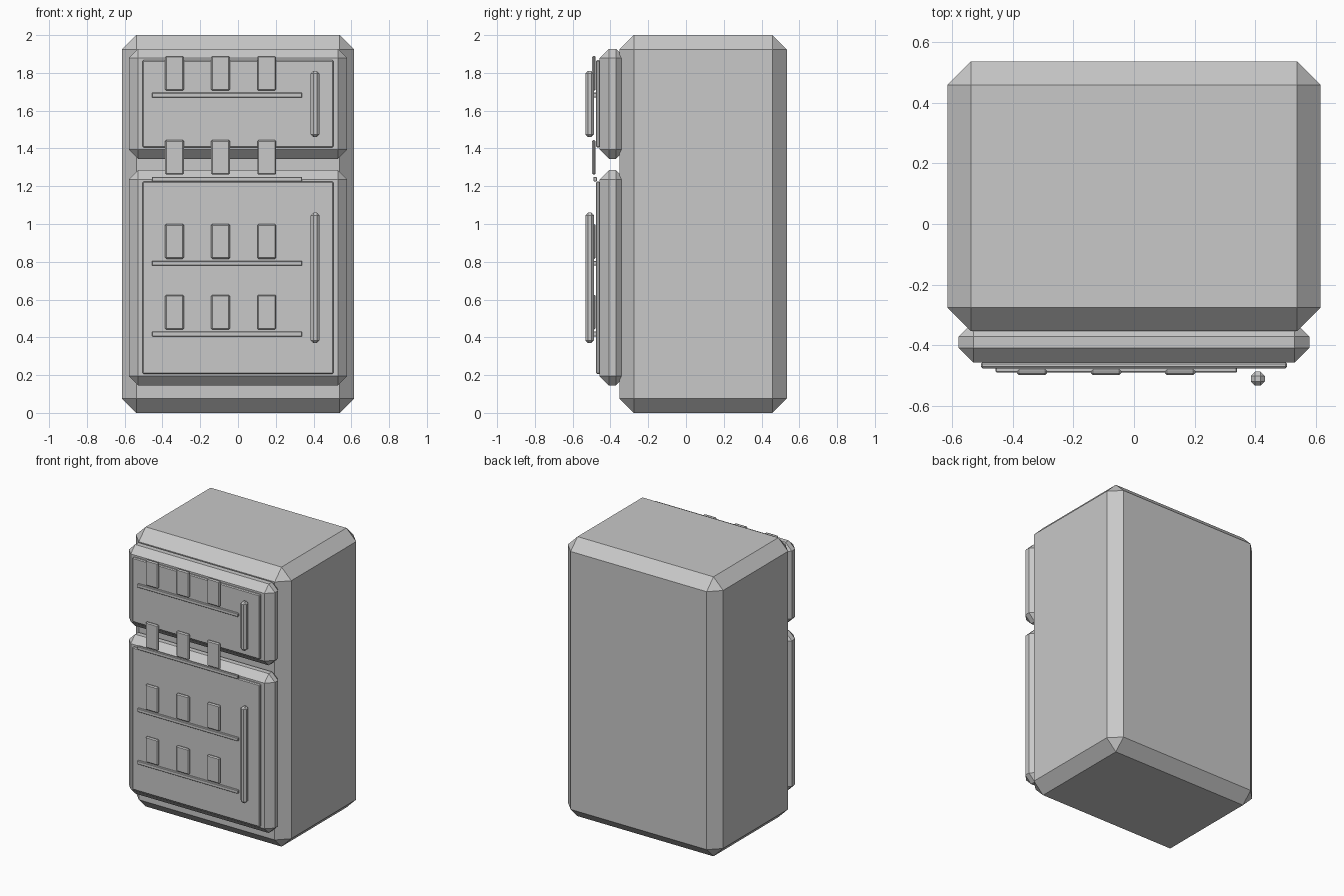
import bpy
import bmesh
from mathutils import Vector

if "Cube" in bpy.data.objects:
    bpy.data.objects.remove(bpy.data.objects["Cube"], do_unlink=True)

grey = bpy.data.materials.new("plain_grey")
grey.use_nodes = True
color = (0.58, 0.58, 0.58, 1)
grey.diffuse_color = color
grey.node_tree.nodes["Principled BSDF"].inputs["Base Color"].default_value = color


def block(name, x, y, z, chamfer):
    """Box spanning the given ranges, with flat chamfered edges."""
    low, high = (Vector(v) for v in zip(x, y, z))
    size, centre = high - low, (low + high) / 2
    bm = bmesh.new()
    bmesh.ops.create_cube(bm, size=1)
    bmesh.ops.scale(bm, vec=size, verts=bm.verts)
    bmesh.ops.bevel(bm, geom=bm.edges[:], offset=chamfer, segments=1,
                    affect='EDGES', profile=0.5)
    mesh = bpy.data.meshes.new(name)
    bm.to_mesh(mesh)
    bm.free()
    mesh.materials.append(grey)
    obj = bpy.data.objects.new(name, mesh)
    obj.location = centre
    bpy.context.collection.objects.link(obj)
    return obj


# Cabinet
block("cabinet", (-0.615, 0.615), (-0.353, 0.535), (0, 2), 0.077)

# Doors, each with a raised panel and a bar handle
doors = {
    "freezer": ((1.345, 1.927), (1.46, 1.81)),
    "fridge": ((0.145, 1.285), (0.37, 1.06)),
}
for name, (span, grip) in doors.items():
    bottom, top = span
    block(name + "_door", (-0.578, 0.578), (-0.457, -0.322), span, 0.049)
    block(name + "_panel", (-0.505, 0.505), (-0.476, -0.455),
          (bottom + 0.06, top - 0.06), 0.006)
    block(name + "_handle", (0.385, 0.431), (-0.533, -0.487), grip, 0.014)

# Shelf rails with three small tiles standing above each
for row, base in enumerate((0.405, 0.78, 1.225, 1.67), 1):
    block(f"shelf_{row}", (-0.456, 0.34), (-0.489, -0.472),
          (base, base + 0.025), 0.003)
    for col, x in enumerate((-0.336, -0.092, 0.152), 1):
        block(f"tile_{row}_{col}", (x - 0.05, x + 0.05), (-0.498, -0.478),
              (base + 0.036, base + 0.22), 0.007)
